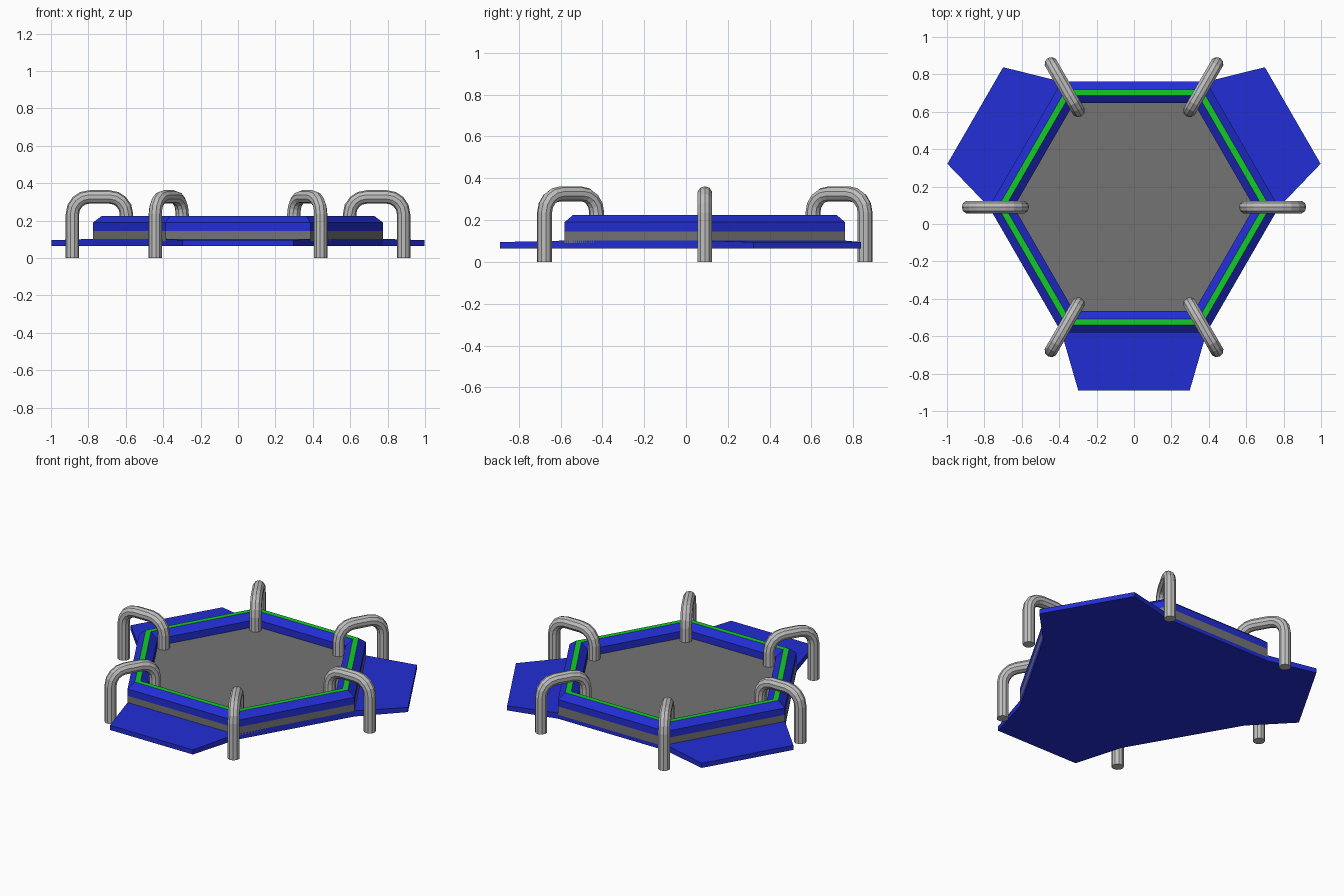
import bpy, bmesh
from math import sin, cos, pi, radians, sqrt
from mathutils import Matrix

cube = bpy.data.objects.get("Cube")
if cube:
    bpy.data.objects.remove(cube, do_unlink=True)

CENTRE_Y = 0.09
APOTHEM = 0.671


def material(name, rgb):
    m = bpy.data.materials.new(name)
    m.use_nodes = True
    m.diffuse_color = (*rgb, 1)
    m.node_tree.nodes["Principled BSDF"].inputs["Base Color"].default_value = (*rgb, 1)
    return m


blue = material("blue", (0.016, 0.027, 0.66))
green = material("green", (0.006, 0.6, 0.022))
dark_grey = material("dark grey", (0.175, 0.175, 0.175))
light_grey = material("light grey", (0.52, 0.52, 0.52))


def finish(name, bm, mats):
    bmesh.ops.recalc_face_normals(bm, faces=bm.faces)
    mesh = bpy.data.meshes.new(name)
    bm.to_mesh(mesh)
    bm.free()
    for m in mats:
        mesh.materials.append(m)
    ob = bpy.data.objects.new(name, mesh)
    ob.location.y = CENTRE_Y
    bpy.context.collection.objects.link(ob)
    return ob


def hexagon(bm, apothem, z):
    r = apothem / cos(pi / 6)
    return [bm.verts.new((r * cos(i * pi / 3), r * sin(i * pi / 3), z)) for i in range(6)]


def bridge(bm, a, b):
    n = len(a)
    return [bm.faces.new((a[i], a[(i + 1) % n], b[(i + 1) % n], b[i])) for i in range(n)]


# Hexagonal floor slab, its edge showing as the grey band
bm = bmesh.new()
low, high = hexagon(bm, APOTHEM, 0.09), hexagon(bm, APOTHEM, 0.145)
bridge(bm, low, high)
bm.faces.new(low)
bm.faces.new(high)
finish("arena_floor", bm, [dark_grey])

# Raised rim with chamfered edges and a green top strip
bm = bmesh.new()
profile = [(APOTHEM, 0.145), (APOTHEM, 0.19), (0.63, 0.225),
           (0.597, 0.225), (0.556, 0.19), (0.556, 0.145)]
rings = [hexagon(bm, a, z) for a, z in profile]
for i, ring in enumerate(rings):
    for f in bridge(bm, ring, rings[(i + 1) % len(rings)]):
        f.material_index = 1 if i == 2 else 0
finish("rim", bm, [blue, green])

# Base plate: hexagon with three tapered flaps
bm = bmesh.new()
half = APOTHEM / sqrt(3)
outline = []
for k in range(3):
    turn = Matrix.Rotation(k * 2 * pi / 3, 3, "Z")
    for x, y, top in ((-half, -APOTHEM, 0.102), (-0.298, -0.98, 0.095),
                      (0.298, -0.98, 0.095), (half, -APOTHEM, 0.102)):
        p = turn @ Matrix.Identity(3).col[0] * x + turn.col[1] * y
        outline.append((p.x, p.y, top))
bottom = [bm.verts.new((x, y, 0.065)) for x, y, _ in outline]
upper = [bm.verts.new(p) for p in outline]
bridge(bm, bottom, upper)
bm.faces.new(bottom)
for k in range(3):
    bm.faces.new(upper[4 * k:4 * k + 4])
bm.faces.new([upper[4 * k + j] for k in range(3) for j in (0, 3)])
finish("base_plate", bm, [blue])

# Hooked tubular legs over each corner
INNER, OUTER, TOP, BEND, TUBE = 0.597, 0.885, 0.326, 0.09, 0.036
path = [(OUTER, 0)]
for cx, start in ((OUTER - BEND, 0), (INNER + BEND, 90)):
    for s in range(5):
        a = radians(start + s * 22.5)
        path.append((cx + BEND * cos(a), TOP - BEND + BEND * sin(a)))
path.append((INNER, 0.14))


def leg_mesh(sides=10):
    bm = bmesh.new()
    loops = []
    for i, (x, z) in enumerate(path):
        x0, z0 = path[max(i - 1, 0)]
        x1, z1 = path[min(i + 1, len(path) - 1)]
        # Straight ends follow the vertical, bends follow the arc
        if i in (1, len(path) - 2):
            nx, nz = (1 if i == 1 else -1), 0
        elif i in (5, 6):
            nx, nz = 0, 1
        else:
            d = sqrt((x1 - x0) ** 2 + (z1 - z0) ** 2)
            nx, nz = (z1 - z0) / d, -(x1 - x0) / d
        loop = []
        for s in range(sides):
            a = 2 * pi * s / sides
            u, v = TUBE * cos(a), TUBE * sin(a)
            loop.append(bm.verts.new((x + nx * u, v, z + nz * u)))
        loops.append(loop)
    for a, b in zip(loops, loops[1:]):
        bridge(bm, a, b)
    bm.faces.new(loops[0])
    bm.faces.new(loops[-1])
    return bm


for k in range(6):
    leg = finish(f"leg_{k + 1}", leg_mesh(), [light_grey])
    leg.rotation_euler.z = k * pi / 3
